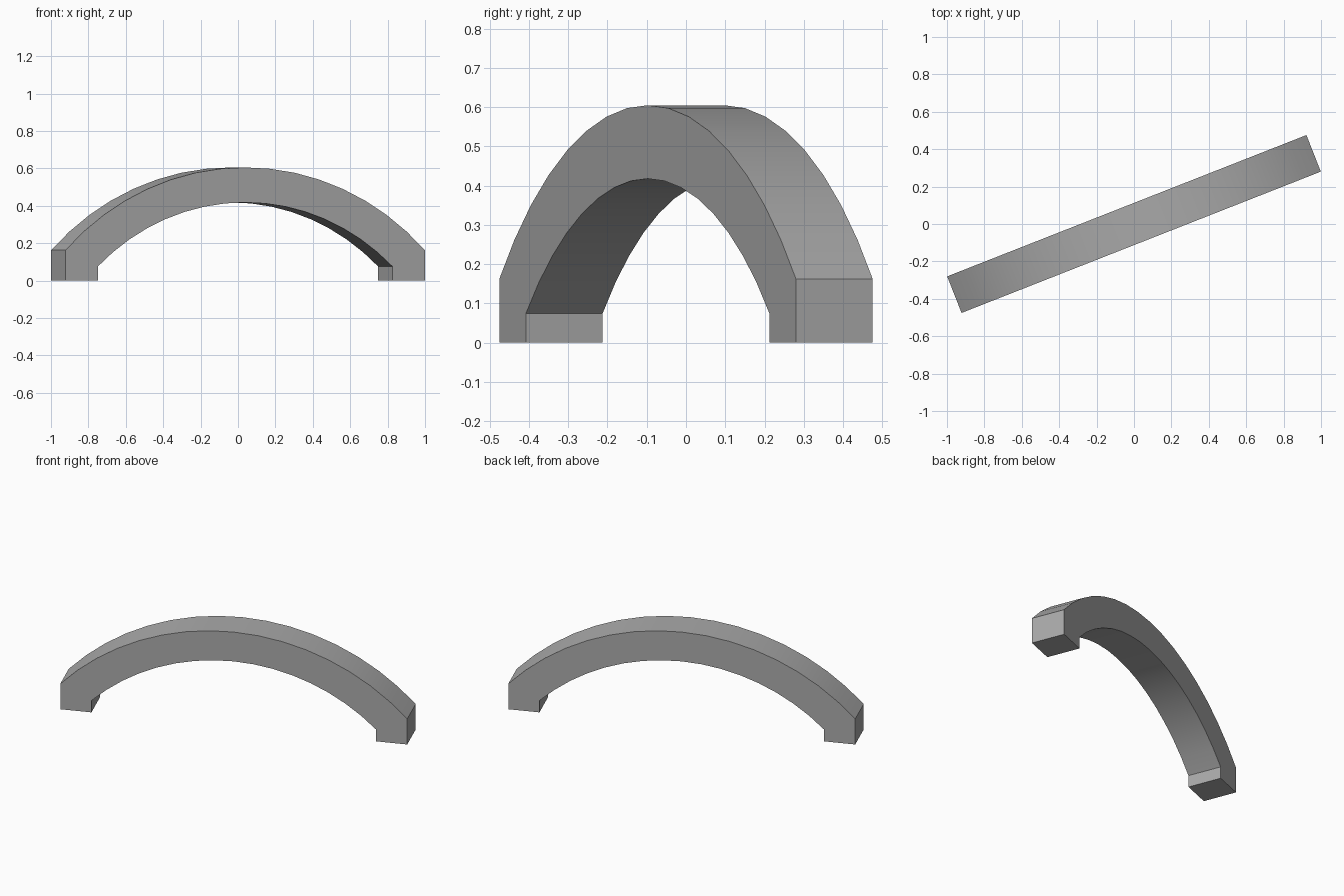
import bpy
import bmesh
from math import asin, sin, cos, radians

cube = bpy.data.objects.get("Cube")
if cube:
    bpy.data.objects.remove(cube, do_unlink=True)

STEPS = 16
WIDTH = 0.21
TURN = radians(21.47)


def arc(half_span, spring, crown):
    """Points of a circular arc from -x to +x through the crown."""
    rise = crown - spring
    radius = (half_span ** 2 + rise ** 2) / (2 * rise)
    limit = asin(half_span / radius)
    angles = [limit * (2 * i / STEPS - 1) for i in range(STEPS + 1)]
    return [(radius * sin(a), crown - radius + radius * cos(a)) for a in angles]


def with_feet(points):
    """Extend both arc ends straight down to the ground."""
    return [(points[0][0], 0)] + points + [(points[-1][0], 0)]


# Grey stone material
stone = bpy.data.materials.new("grey")
stone.use_nodes = True
grey = (0.4, 0.4, 0.4, 1)
stone.diffuse_color = grey
stone.node_tree.nodes["Principled BSDF"].inputs["Base Color"].default_value = grey

# Arch profile: strip of quads between outer and inner curves
outer = with_feet(arc(1.032, 0.163, 0.605))
inner = with_feet(arc(0.847, 0.075, 0.418))
bm = bmesh.new()
rows = [[bm.verts.new((x, -WIDTH / 2, z)) for x, z in curve] for curve in (outer, inner)]
for i in range(len(outer) - 1):
    bm.faces.new((rows[0][i], rows[0][i + 1], rows[1][i + 1], rows[1][i]))

# Thickness of the arch
result = bmesh.ops.extrude_face_region(bm, geom=bm.faces[:])
moved = [v for v in result["geom"] if isinstance(v, bmesh.types.BMVert)]
bmesh.ops.translate(bm, verts=moved, vec=(0, WIDTH, 0))
bmesh.ops.recalc_face_normals(bm, faces=bm.faces[:])

mesh = bpy.data.meshes.new("arch")
bm.to_mesh(mesh)
bm.free()
mesh.materials.append(stone)
arch = bpy.data.objects.new("arch", mesh)
bpy.context.collection.objects.link(arch)
arch.rotation_euler.z = TURN

# Smooth curved faces, sharp corners
bpy.ops.object.select_all(action="DESELECT")
arch.select_set(True)
bpy.context.view_layer.objects.active = arch
bpy.ops.object.shade_smooth_by_angle(angle=radians(30))
